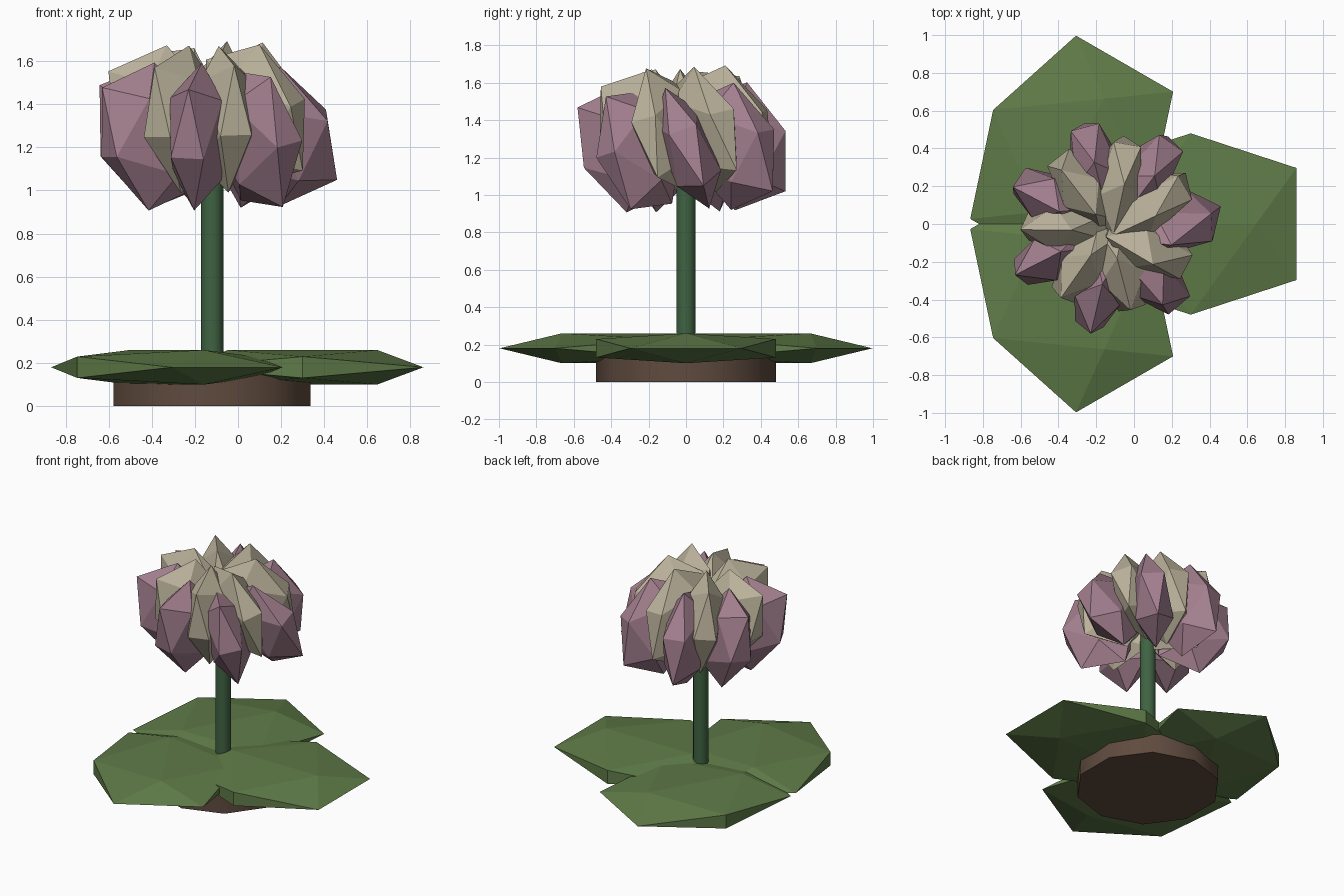
import bpy, bmesh
from math import radians, cos, sin, pi
from mathutils import Matrix, Vector

if "Cube" in bpy.data.objects:
    bpy.data.objects.remove(bpy.data.objects["Cube"])

PHI = 1.618034
CX = -0.12  # stem axis


def material(name, rgb):
    m = bpy.data.materials.new(name)
    m.diffuse_color = (*rgb, 1)
    m.use_nodes = True
    m.node_tree.nodes["Principled BSDF"].inputs["Base Color"].default_value = m.diffuse_color
    return m


PINK = material("petal_pink", (0.37, 0.215, 0.275))
CREAM = material("petal_cream", (0.50, 0.45, 0.33))
LEAF = material("leaf_green", (0.115, 0.20, 0.065))
STEM = material("stem_green", (0.05, 0.125, 0.055))
SOIL = material("soil_brown", (0.115, 0.07, 0.048))


def add_object(name, bm, mat):
    bmesh.ops.recalc_face_normals(bm, faces=bm.faces)
    me = bpy.data.meshes.new(name)
    bm.to_mesh(me)
    bm.free()
    ob = bpy.data.objects.new(name, me)
    me.materials.append(mat)
    bpy.context.collection.objects.link(ob)
    return ob


def icosahedron(name, half, matrix, mat):
    """Stretched icosahedron with the given half extents."""
    bm = bmesh.new()
    for s in (-1, 1):
        for t in (-1, 1):
            for p in ((s, t / PHI, 0), (s / PHI, 0, t), (0, s, t / PHI)):
                bm.verts.new(Vector(a * b for a, b in zip(p, half)))
    bmesh.ops.convex_hull(bm, input=bm.verts)
    bm.transform(matrix)
    return add_object(name, bm, mat)


def cylinder(name, radius, z0, z1, sides, mat):
    bm = bmesh.new()
    bmesh.ops.create_cone(bm, cap_ends=True, segments=sides, radius1=radius,
                          radius2=radius, depth=z1 - z0,
                          matrix=Matrix.Translation((CX, 0, (z0 + z1) / 2)))
    for f in bm.faces:
        f.smooth = len(f.verts) == 4
    ob = add_object(name, bm, mat)
    for e in ob.data.edges:
        a, b = (ob.data.vertices[i].co.z for i in e.vertices)
        e.use_edge_sharp = abs(a - b) < 1e-4
    return ob


# Soil base and stem
cylinder("soil_base", 0.48, 0, 0.15, 10, SOIL)
cylinder("stem", 0.052, 0.1, 1.2, 12, STEM)

# Three flat leaves, each turned opposite to its position round the stem
for i in range(3):
    a = 2 * pi * i / 3
    m = (Matrix.Translation((CX + 0.42 * cos(a), 0.42 * sin(a), 0.18))
         @ Matrix.Rotation(-a, 4, 'Z'))
    icosahedron(f"leaf_{i + 1}", (0.56, 0.48, 0.08), m, LEAF)


def petal_ring(name, mat, radius, half, petals):
    # each petal: direction, sideways lean, outward lean (degrees), height
    for i, (ang, side, out, z) in enumerate(petals):
        a = radians(ang)
        m = (Matrix.Translation((CX + radius * cos(a), radius * sin(a) - 0.01, z))
             @ Matrix.Rotation(a, 4, 'Z')
             @ Matrix.Rotation(radians(side), 4, 'X')
             @ Matrix.Rotation(radians(out), 4, 'Y'))
        icosahedron(f"{name}_{i + 1}", half, m, mat)


# Outer pink petals, all swept toward the front left
petal_ring("outer_petal", PINK, 0.315, (0.24, 0.125, 0.31), [
    (3, 20, -26, 1.25), (55, 6, -20, 1.26), (105, 0, -20, 1.26),
    (155, -8, 20, 1.25), (207, 0, 23, 1.25), (258, -3, 25, 1.25),
    (310, 12, 6, 1.24)])

# Inner cream petals
petal_ring("inner_petal", CREAM, 0.22, (0.24, 0.12, 0.31), [
    (30, 12, -24, 1.35), (80, 5, -24, 1.35), (128, -5, 5, 1.34),
    (181, -3, 24, 1.33), (235, 0, 20, 1.33), (284, 2, 18, 1.33),
    (333, 14, -14, 1.35)])
